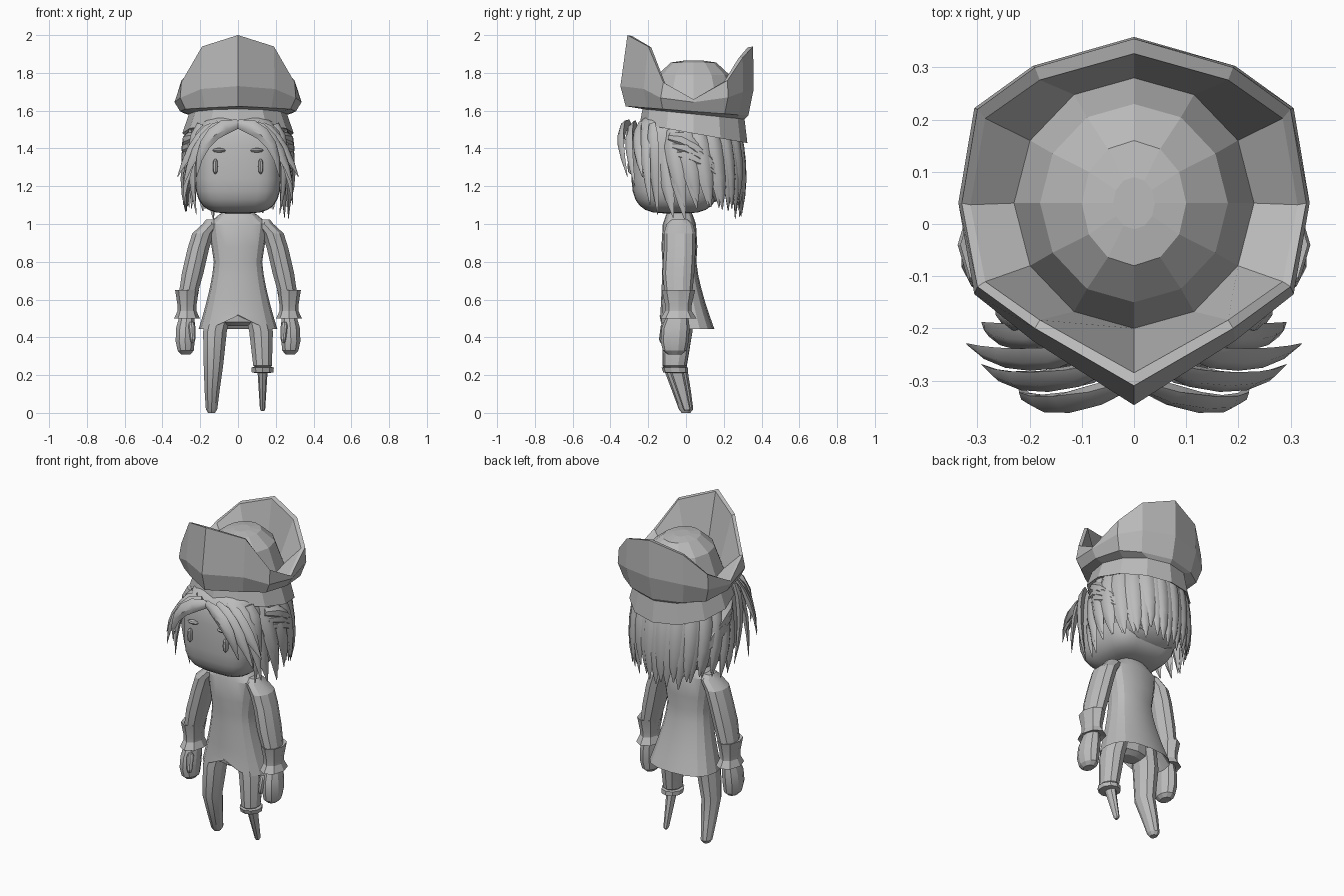
import bpy, bmesh, math, random
from mathutils import Vector

random.seed(4)
if "Cube" in bpy.data.objects:
    bpy.data.objects.remove(bpy.data.objects["Cube"])

grey = bpy.data.materials.new("plain_grey")
grey.use_nodes = True
grey.diffuse_color = (0.5, 0.5, 0.5, 1)
grey.node_tree.nodes["Principled BSDF"].inputs["Base Color"].default_value = grey.diffuse_color

MIRROR = {"left": 1, "right": -1}
STEPS = [step / 5 for step in range(6)]


def skin(name, rings, smooth=False, edit=None):
    """Join rings of points into one closed surface."""
    bm = bmesh.new()
    loops = [[bm.verts.new(point) for point in ring] for ring in rings]
    for upper, lower in zip(loops, loops[1:]):
        for i in range(len(upper)):
            bm.faces.new((upper[i - 1], upper[i], lower[i], lower[i - 1]))
    bm.faces.new(loops[0])
    bm.faces.new(loops[-1])
    if edit:
        for vert in bm.verts:
            edit(vert.co)
    bmesh.ops.recalc_face_normals(bm, faces=bm.faces)
    mesh = bpy.data.meshes.new(name)
    bm.to_mesh(mesh)
    bm.free()
    mesh.materials.append(grey)
    part = bpy.data.objects.new(name, mesh)
    bpy.context.collection.objects.link(part)
    if smooth:
        bpy.ops.object.select_all(action="DESELECT")
        part.select_set(True)
        bpy.context.view_layer.objects.active = part
        bpy.ops.object.shade_smooth_by_angle(angle=math.radians(smooth))


def signed_power(value, power):
    return math.copysign(abs(value) ** power, value)


def oval(centre, width, depth, sides=10, power=1):
    """A level ring; a power below one makes it boxier."""
    ring = []
    for i in range(sides):
        turn = math.tau * i / sides
        offset = Vector((width * signed_power(math.sin(turn), power),
                         -depth * signed_power(math.cos(turn), power), 0))
        ring.append(Vector(centre) + offset)
    return ring


def ball(name, centre, size, layers=9, sides=20, power=1, smooth=35):
    """A rounded lump made of level rings."""
    rings = []
    for layer in range(layers):
        tilt = math.pi * ((layer + 0.3) / (layers - 0.4) - 0.5)
        spread = signed_power(math.cos(tilt), power)
        lift = Vector((0, 0, size[2] * signed_power(math.sin(tilt), power)))
        rings.append(oval(Vector(centre) + lift, size[0] * spread, size[1] * spread, sides, power))
    skin(name, rings, smooth)


def limb(name, points, radii, side=1, deep=1.4, sides=10, tip=0.02, smooth=20):
    """A downward chain of ovals with slightly rounded ends."""
    centres = [Vector((side * x, y, z)) for x, y, z in points]
    cap = Vector((0, 0, tip))
    centres = [centres[0] + cap, *centres, centres[-1] - cap]
    widths = [radii[0] * 0.6, *radii, radii[-1] * 0.6]
    skin(name, [oval(centre, width, width * deep, sides) for centre, width in zip(centres, widths)], smooth)


def lock(name, points, width, depth):
    """A flat pointed strand of hair lying against the head."""
    rings = []
    for i, point in enumerate(points):
        along = (points[min(i + 1, len(points) - 1)] - points[max(i - 1, 0)]).normalized()
        out = Vector((point.x, point.y, 0))
        out = (out - along * out.dot(along)).normalized()
        fraction = i / (len(points) - 1)
        taper = max(0.06, min(1, 0.6 + 2 * fraction) * (1 - fraction ** 3))
        across = along.cross(out) * width * taper
        out *= depth * taper
        rings.append([point + across, point + out + across * 0.4, point + out - across * 0.4,
                      point - across, point - out])
    skin(name, rings, smooth=40)


def around_head(degrees, reach, height):
    """A point beside the head, with the angle counted from the back."""
    turn = math.radians(degrees)
    return Vector((0.27 * reach * math.sin(turn), 0.04 + 0.25 * reach * math.cos(turn), height))


# Head, face and hair base
ball("head", (0, -0.055, 1.32), (0.23, 0.235, 0.265), layers=14, sides=24, power=0.55)
ball("hair_base", (0, 0.05, 1.36), (0.25, 0.22, 0.26), power=0.75)
for tag, side in MIRROR.items():
    ball(tag + "_eye", (side * 0.12, -0.29, 1.305), (0.013, 0.02, 0.04), layers=5, sides=8, power=0.7)
    ball(tag + "_brow", (side * 0.1, -0.29, 1.39), (0.035, 0.02, 0.012), layers=5, sides=8)

# Hanging strands round the sides and back, in two layers
for layer, (count, spread) in enumerate(((17, 115), (14, 100))):
    for i in range(count):
        place = 2 * i / (count - 1) - 1
        length = random.uniform(0.4, 0.48) - 0.03 * layer
        path = [around_head(place * (spread + 20 * (1 - fall)),
                            0.9 + 0.03 * layer + 0.13 * math.sin(2.2 * fall),
                            1.5 - length * fall) for fall in STEPS]
        lock(f"hair_strand_{layer}_{i}", path, 0.05, 0.022)

# Parted fringe, then strands swept back across the temples
for tag, side in MIRROR.items():
    for i in range(5):
        root = Vector((side * 0.05 * i, -0.3 + 0.03 * i, 1.53))
        bend = Vector((side * (0.2 + 0.02 * i), -0.38 + 0.05 * i, 1.51 - 0.03 * i))
        end = Vector((side * (0.22 + 0.1 * math.sin(math.pi * i / 4)), -0.31 + 0.04 * i,
                      1.25 - 0.05 * i + 0.1 * (i == 2)))
        path = [root.lerp(bend, fall).lerp(bend.lerp(end, fall), fall) for fall in STEPS]
        lock(f"{tag}_fringe_{i}", path, 0.04, 0.02)
    for i in range(3):
        path = [around_head(side * (120 - 80 * fall - 5 * i), 1.02,
                            1.46 - 0.045 * i - (0.34 - 0.03 * i) * fall ** 2) for fall in STEPS]
        lock(f"{tag}_swept_strand_{i}", path, 0.04, 0.025)


# Hat: half outlines run from front to back and are mirrored
def half_oval(width, depth, height, slope=0.0):
    """Seven points, dropping towards the back by the slope."""
    half = []
    for i in range(7):
        turn = math.pi * i / 6
        y = 0.04 - depth * math.cos(turn)
        half.append((width * math.sin(turn), y, height - slope * (y + 0.24)))
    return half


def mirrored(half):
    return half + [(-x, y, z) for x, y, z in half[-2:0:-1]]


rim = [(0, -0.31, 2), (0.19, -0.2, 1.94), (0.3, -0.12, 1.75), (0.33, 0.04, 1.66),
       (0.3, 0.22, 1.76), (0.19, 0.3, 1.88), (0, 0.355, 1.94)]
bulge = [(x * 1.02, y * (1.12 if y < 0 else 1.01), 1.645 + 0.25 * (z - 1.66)) for x, y, z in rim]
hat = [
    half_oval(0.25, 0.25, 1.55, slope=0.18),
    half_oval(0.295, 0.285, 1.53, slope=0.18),
    half_oval(0.26, 0.27, 1.61, slope=0.1),
    [(x * 0.91, y * 0.92, 1.62 - 0.07 * (y + 0.3)) for x, y, z in bulge],
    bulge,
    rim,
    [(x * 0.95, y * 0.92, z - 0.005) for x, y, z in rim],
    half_oval(0.23, 0.24, 1.655),
    half_oval(0.18, 0.19, 1.79),
    half_oval(0.1, 0.12, 1.855),
    half_oval(0.04, 0.05, 1.865),
]
skin("cocked_hat", [mirrored(half) for half in hat])


# Coat: shoulders, flaring skirt, turned-in hem and a notch in the front
def notch(co):
    if co.z < 0.5 and co.y < -0.05:
        co.z += 0.07 * max(0, 1 - abs(co.x) / 0.15)


def coat_ring(height, width, depth, shift=0.0):
    return oval((0, shift - 0.035, height), width, depth, sides=16, power=0.8)


coat = [coat_ring(1.07, 0.07, 0.06), coat_ring(1.05, 0.1, 0.07),
        coat_ring(1.0, 0.16, 0.088), coat_ring(0.88, 0.14, 0.095)]
for fall in STEPS:
    flare = fall ** 1.4
    coat.append(coat_ring(0.8 - 0.355 * fall, 0.128 + 0.08 * flare, 0.09 + 0.055 * flare, 0.04 * flare))
coat += [coat_ring(0.455, 0.2, 0.135, shift=0.04), coat_ring(0.56, 0.15, 0.1, shift=0.02)]
skin("coat", coat, smooth=20, edit=notch)

# Trousers
limb("hips", [(0, -0.04, 0.64), (0, -0.04, 0.56), (0, -0.04, 0.48)], [0.12, 0.14, 0.12], deep=0.6)
thigh = [(0.1, -0.035, 0.53), (0.122, -0.045, 0.43), (0.13, -0.06, 0.25)]
limb("right_leg", thigh + [(0.137, -0.025, 0.12), (0.14, 0, 0.02)],
     [0.066, 0.066, 0.054, 0.042, 0.032], side=-1, deep=1.2)
limb("left_leg", thigh, [0.066, 0.066, 0.052], deep=1.2)

# Wooden leg with its collar
limb("peg_collar", [(0.13, -0.06, 0.24), (0.13, -0.055, 0.215)], [0.063, 0.06], deep=1.1, tip=0.005)
limb("peg_leg", [(0.13, -0.055, 0.24), (0.13, 0.005, 0.02)], [0.028, 0.014], sides=8, tip=0.01)

# Sleeves, cuffs and mitten hands
for tag, side in MIRROR.items():
    limb(tag + "_sleeve", [(0.14, -0.033, 1), (0.185, -0.033, 0.95), (0.21, -0.033, 0.87),
                           (0.24, -0.04, 0.74), (0.27, -0.04, 0.6)],
         [0.05, 0.06, 0.06, 0.06, 0.05], side, tip=0.025)
    limb(tag + "_cuff", [(0.27, -0.04, height) for height in (0.65, 0.57, 0.54, 0.5)],
         [0.063, 0.05, 0.05, 0.068], side, sides=8, tip=-0.01)
    limb(tag + "_hand", [(0.27, -0.045, 0.52), (0.277, -0.055, 0.45), (0.28, -0.06, 0.38), (0.277, -0.06, 0.33)],
         [0.04, 0.053, 0.053, 0.045], side)
    limb(tag + "_thumb", [(0.245, -0.11, 0.46), (0.24, -0.125, 0.39)], [0.02, 0.015], side, deep=1.2)
